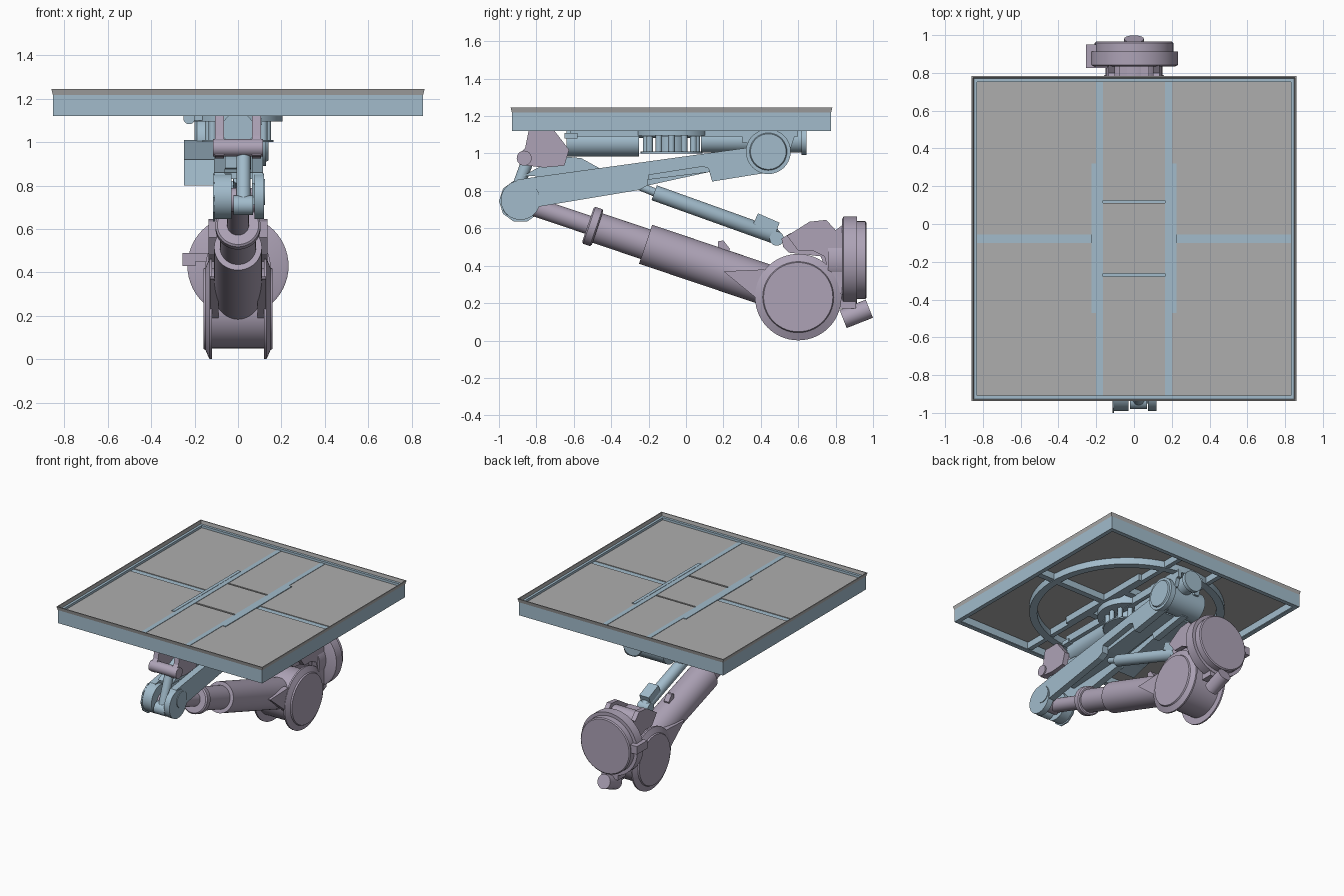
import bpy, bmesh, math
from mathutils import Vector


def material(name, rgb):
    m = bpy.data.materials.new(name)
    m.diffuse_color = (*rgb, 1)
    return m


BLUE = material("pale_blue_paint", (0.36, 0.50, 0.60))
PURPLE = material("mauve_paint", (0.42, 0.365, 0.47))
GREY = material("grey_panel", (0.42, 0.42, 0.42))
CY = -0.0775  # platform centre in y


def finish(name, bm, mat, smooth=False):
    bmesh.ops.recalc_face_normals(bm, faces=bm.faces[:])
    me = bpy.data.meshes.new(name)
    bm.to_mesh(me)
    bm.free()
    me.materials.append(mat)
    ob = bpy.data.objects.new(name, me)
    bpy.context.collection.objects.link(ob)
    if smooth:
        bpy.ops.object.select_all(action='DESELECT')
        ob.select_set(True)
        bpy.context.view_layer.objects.active = ob
        bpy.ops.object.shade_smooth_by_angle(angle=math.radians(35))
    return ob


def profile(name, pts, x0, x1, mat):
    """Extrude a (y, z) outline along x."""
    bm = bmesh.new()
    a = [bm.verts.new((x0, y, z)) for y, z in pts]
    b = [bm.verts.new((x1, y, z)) for y, z in pts]
    bm.faces.new(a)
    bm.faces.new(b[::-1])
    n = len(pts)
    for i in range(n):
        bm.faces.new((a[i], a[(i + 1) % n], b[(i + 1) % n], b[i]))
    return finish(name, bm, mat)


def box(name, x0, x1, y0, y1, z0, z1, mat):
    return profile(name, [(y0, z0), (y1, z0), (y1, z1), (y0, z1)], x0, x1, mat)


def lathe(name, p, q, steps, mat, seg=40):
    """Turned part along p->q; steps are (fraction of length, radius)."""
    p, q = Vector(p), Vector(q)
    rot = (q - p).to_track_quat('Z', 'Y')
    bm = bmesh.new()
    rings = []
    for t, r in steps:
        rings.append([bm.verts.new(p.lerp(q, t) + rot @ Vector(
            (r * math.cos(k * math.tau / seg), r * math.sin(k * math.tau / seg), 0)))
            for k in range(seg)])
    for a, b in zip(rings, rings[1:]):
        for k in range(seg):
            bm.faces.new((a[k], a[(k + 1) % seg], b[(k + 1) % seg], b[k]))
    bm.faces.new(rings[0])
    bm.faces.new(rings[-1])
    return finish(name, bm, mat, True)


def rod(name, p, q, r, mat, seg=40):
    return lathe(name, p, q, [(0, r), (1, r)], mat, seg)


def loop_sweep(name, section, mat, sides=4, cy=CY):
    """Sweep a closed (distance, z) section round a square (4) or circle."""
    bm = bmesh.new()
    k = math.sqrt(2) if sides == 4 else 1
    rings = []
    for i in range(sides):
        a = math.tau * (i + 0.5) / sides
        rings.append([bm.verts.new((d * k * math.cos(a), cy + d * k * math.sin(a), z))
                      for d, z in section])
    n = len(section)
    for i in range(sides):
        a, b = rings[i], rings[(i + 1) % sides]
        for j in range(n):
            bm.faces.new((a[j], b[j], b[(j + 1) % n], a[(j + 1) % n]))
    return finish(name, bm, mat, sides > 4)


# --- Platform: channel frame, flared rim, panels and ribs
loop_sweep("platform_frame", [(0.853, 1.12), (0.853, 1.22), (0.83, 1.22), (0.83, 1.2),
                              (0.84, 1.2), (0.84, 1.128), (0.82, 1.128), (0.82, 1.12)], BLUE)
loop_sweep("platform_rim", [(0.853, 1.218), (0.86, 1.245), (0.853, 1.245), (0.848, 1.218)], GREY)
for s in (-1, 1):
    for y0, y1 in ((-0.91, -0.1), (-0.055, 0.755)):
        box("side_panel", s * 0.2, s * 0.834, y0, y1, 1.19, 1.203, GREY)
    box("long_beam", s * 0.165, s * 0.2, -0.925, 0.77, 1.14, 1.206, BLUE)
    box("beam_stiffener", s * 0.2, s * 0.225, -0.47, 0.32, 1.14, 1.208, BLUE)
    box("cross_beam", s * 0.225, s * 0.845, -0.1, -0.055, 1.14, 1.198, BLUE)
for y0, y1 in ((-0.91, -0.277), (-0.263, 0.112), (0.124, 0.755)):
    box("centre_panel", -0.165, 0.165, y0, y1, 1.19, 1.203, GREY)
for y in (-0.27, 0.118):
    box("centre_cross_rib", -0.165, 0.165, y - 0.025, y + 0.025, 1.14, 1.189, BLUE)
loop_sweep("support_ring", [(0.625, 1.135), (0.68, 1.135), (0.68, 1.185), (0.625, 1.185)], BLUE, 64)

# --- Rotator under the platform
loop_sweep("rotator_top_flange", [(0.1, 1.095), (0.205, 1.095), (0.205, 1.188), (0.1, 1.188)], BLUE, 48)
loop_sweep("rotator_bottom_flange", [(0.07, 1.0), (0.165, 1.0), (0.165, 1.01), (0.07, 1.01)], BLUE, 48)
rod("rotator_core", (0, CY, 1.0), (0, CY, 1.15), 0.08, BLUE)
for i in range(12):
    a = math.tau * i / 12
    x, y = 0.135 * math.cos(a), CY + 0.135 * math.sin(a)
    rod("rotator_stud", (x, y, 1.005), (x, y, 1.1), 0.018, BLUE, 12)
rod("front_tilt_cylinder", (0, -0.64, 1.06), (0, -0.25, 1.06), 0.075, BLUE)
lathe("rear_tilt_cylinder", (0, 0.08, 1.07), (0, 0.645, 1.07),
      [(0, 0.065), (0.95, 0.065), (0.95, 0.078), (1, 0.078)], BLUE)
for s in (-1, 1):
    box("cylinder_rail", s * 0.07, s * 0.1, -0.62, 0.6, 1.09, 1.145, BLUE)
rod("side_valve", (-0.225, -0.3, 1.11), (-0.225, 0.05, 1.11), 0.027, BLUE, 20)
box("valve_mount", -0.22, -0.15, -0.2, -0.05, 1.1, 1.14, BLUE)
box("cable_clip", 0.07, 0.11, -0.65, -0.58, 1.08, 1.11, BLUE)

# --- Tilt bracket at the front
for s in (-1, 1):
    profile("tilt_bracket_cheek", [(-0.89, 0.94), (-0.9, 0.985), (-0.86, 1.03), (-0.84, 1.13),
            (-0.71, 1.13), (-0.625, 1.02), (-0.65, 0.935), (-0.76, 0.925)],
            s * 0.065, s * 0.105, PURPLE)
rod("tilt_bracket_pin", (-0.115, -0.865, 0.975), (0.115, -0.865, 0.975), 0.04, PURPLE, 24)
profile("tilt_link", [(-0.87, 0.88), (-0.8, 0.92), (-0.66, 0.985), (-0.56, 0.975),
        (-0.46, 0.92), (-0.5, 0.87)], -0.06, 0.06, BLUE)
rod("tilt_strut", (0.025, -0.94, 0.705), (0.025, -0.84, 0.98), 0.033, BLUE, 24)
rod("tilt_strut_eye", (-0.02, -0.935, 0.71), (0.07, -0.935, 0.71), 0.045, BLUE, 24)

# --- Upper arm
ARM = [(-0.95, 0.81), (-0.9, 0.86), (-0.8, 0.875), (0.36, 1.035), (0.48, 0.98), (0.45, 0.9),
       (0.14, 0.85), (0.12, 0.92), (0.09, 0.93), (-0.2, 0.885), (-0.205, 0.83),
       (-0.25, 0.805), (-0.82, 0.71), (-0.93, 0.71)]
profile("upper_arm_right_plate", ARM, 0.065, 0.115, BLUE)
profile("upper_arm_left_plate", ARM, -0.11, -0.06, BLUE)
profile("upper_arm_web", [(-0.72, 0.83), (-0.72, 0.86), (0.36, 1.02), (0.36, 0.93), (-0.2, 0.86)],
        -0.07, 0.07, BLUE)
profile("upper_arm_side_wing", [(-0.3, 0.8), (-0.28, 0.92), (0.36, 1.01), (0.4, 0.9),
        (0.12, 0.9), (-0.2, 0.83)], -0.25, -0.105, BLUE)
for x0, x1 in ((-0.115, -0.03), (0.075, 0.12)):
    rod("elbow_cheek", (x0, -0.885, 0.75), (x1, -0.885, 0.75), 0.105, BLUE)
rod("elbow_guard", (-0.115, -0.885, 0.745), (-0.105, -0.885, 0.745), 0.115, BLUE, 10)
rod("elbow_boss", (0.118, -0.845, 0.77), (0.125, -0.845, 0.77), 0.06, BLUE)
lathe("arm_motor", (-0.2, 0.44, 1.01), (0.14, 0.44, 1.01),
      [(0, 0.09), (0.03, 0.105), (0.85, 0.105), (0.85, 0.12), (0.97, 0.12), (0.97, 0.1), (1, 0.095)], BLUE)
profile("motor_mount", [(0.3, 1.06), (0.3, 1.15), (0.6, 1.15), (0.56, 1.03)], -0.12, -0.08, BLUE)
profile("motor_mount", [(0.3, 1.06), (0.3, 1.15), (0.6, 1.15), (0.56, 1.03)], 0.07, 0.1, BLUE)

# --- Lift cylinder
lathe("lift_cylinder", (0, -0.17, 0.79), (0, 0.5, 0.55),
      [(0, 0.03), (0.0, 0.042), (0.96, 0.042), (1, 0.025)], BLUE)
rod("lift_rod", (0, -0.26, 0.83), (0, -0.1, 0.765), 0.022, BLUE, 20)
rod("lift_cylinder_foot", (-0.045, 0.485, 0.545), (0.045, 0.485, 0.545), 0.038, BLUE, 24)
profile("lift_valve_block", [(0.36, 0.625), (0.385, 0.68), (0.5, 0.63), (0.48, 0.575)], -0.04, 0.04, BLUE)

# --- Telescopic boom (stepped tube)
lathe("telescopic_boom", (0, -0.87, 0.735), (0, 0.6, 0.24),
      [(0, 0.05), (0.235, 0.05), (0.235, 0.095), (0.24, 0.104), (0.265, 0.104), (0.27, 0.095),
       (0.27, 0.083), (0.445, 0.083), (0.445, 0.11), (1, 0.11)], PURPLE, 48)
rod("boom_tip_pin", (-0.1, -0.87, 0.735), (0.1, -0.87, 0.735), 0.055, PURPLE)
profile("boom_hook", [(0.17, 0.53), (0.2, 0.535), (0.235, 0.49), (0.22, 0.44), (0.17, 0.46)],
        -0.02, 0.02, PURPLE)

# --- Boom foot: two large discs round a drum
rod("boom_foot_drum", (-0.13, 0.6, 0.235), (0.13, 0.6, 0.235), 0.185, PURPLE, 56)
for s in (-1, 1):
    lathe("boom_foot_disc", (s * 0.12, 0.6, 0.232), (s * 0.16, 0.6, 0.232),
          [(0, 0.231), (0.3, 0.231), (0.75, 0.19), (1, 0.185)], PURPLE, 56)
    profile("foot_gusset", [(0.2, 0.37), (0.42, 0.38), (0.5, 0.2), (0.42, 0.19)],
            s * 0.09, s * 0.13, PURPLE)

# --- Turret bracket and slewing base
profile("turret_body", [(0.52, 0.5), (0.51, 0.545), (0.56, 0.575), (0.84, 0.575), (0.84, 0.3),
        (0.78, 0.3), (0.72, 0.45), (0.55, 0.47)], -0.08, 0.08, PURPLE)
for s in (-1, 1):
    profile("turret_cheek", [(0.54, 0.56), (0.66, 0.635), (0.75, 0.645), (0.8, 0.59), (0.84, 0.62),
            (0.845, 0.24), (0.78, 0.3), (0.74, 0.45), (0.68, 0.48), (0.6, 0.48)],
            s * 0.1, s * 0.135, PURPLE)
rod("turret_pin", (-0.13, 0.71, 0.56), (0.13, 0.71, 0.56), 0.06, PURPLE)
rod("turret_hub", (0, 0.76, 0.43), (0, 0.86, 0.43), 0.15, PURPLE)
lathe("slewing_base", (0, 0.835, 0.43), (0, 0.965, 0.43),
      [(0, 0.22), (0.05, 0.233), (0.6, 0.233), (0.6, 0.208), (0.95, 0.208), (1, 0.2)], PURPLE, 56)
box("slew_sensor_box", -0.255, -0.195, 0.825, 0.95, 0.43, 0.49, PURPLE)
box("slew_sensor_tab", -0.2, -0.14, 0.825, 0.86, 0.45, 0.49, PURPLE)
rod("slew_motor", (0, 0.84, 0.115), (0, 0.98, 0.17), 0.052, PURPLE)
box("slew_motor_mount", -0.07, 0.07, 0.82, 0.91, 0.17, 0.27, PURPLE)
